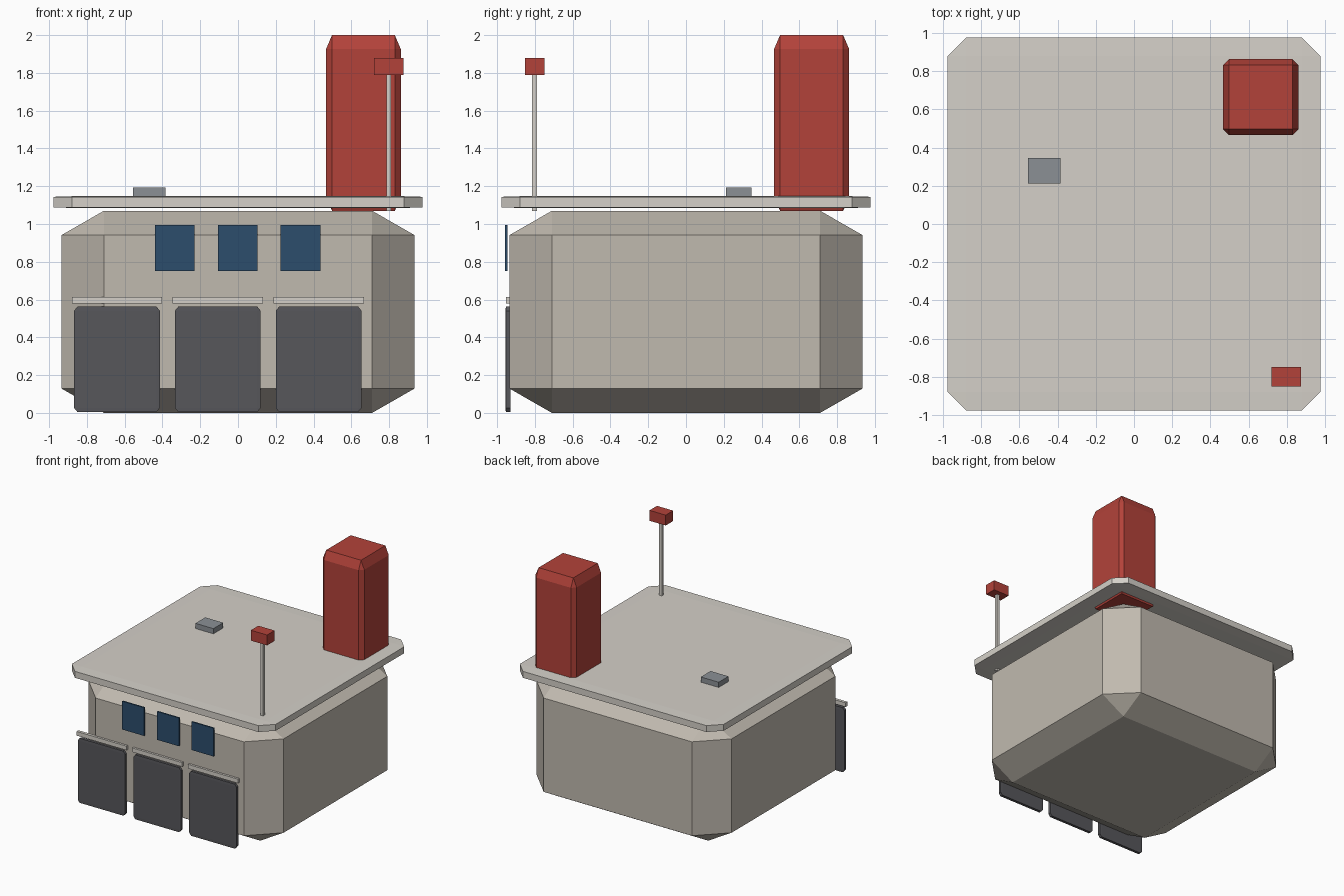
import bpy, bmesh
from mathutils import Matrix, Vector

if "Cube" in bpy.data.objects:
    bpy.data.objects.remove(bpy.data.objects["Cube"])


def material(name, r, g, b):
    m = bpy.data.materials.new(name)
    m.diffuse_color = (r, g, b, 1)
    m.use_nodes = True
    m.node_tree.nodes["Principled BSDF"].inputs["Base Color"].default_value = m.diffuse_color
    return m


WALL = material("wall_beige", 0.53, 0.49, 0.43)
TRIM = material("pale_trim", 0.66, 0.63, 0.58)
RED = material("red", 0.45, 0.055, 0.042)
DOOR = material("door_grey", 0.095, 0.095, 0.105)
GLASS = material("window_blue", 0.025, 0.075, 0.15)
VENT = material("vent_grey", 0.26, 0.28, 0.30)


def box(name, x, y, z, mat, bevel=0.0):
    """Box spanning the given ranges; the bevel is a fraction of each dimension."""
    bm = bmesh.new()
    bmesh.ops.create_cube(bm, size=1)
    if bevel:
        bmesh.ops.bevel(bm, geom=bm.edges[:], offset=bevel, segments=1,
                        profile=0.5, affect='EDGES')
    size = Vector((x[1] - x[0], y[1] - y[0], z[1] - z[0]))
    centre = Vector((sum(x) / 2, sum(y) / 2, sum(z) / 2))
    bmesh.ops.transform(bm, matrix=Matrix.Diagonal((*size, 1)), verts=bm.verts)
    mesh = bpy.data.meshes.new(name)
    bm.to_mesh(mesh)
    bm.free()
    mesh.materials.append(mat)
    obj = bpy.data.objects.new(name, mesh)
    obj.location = centre
    bpy.context.collection.objects.link(obj)
    return obj


# Main hall and overhanging roof slab
box("building_body", (-0.934, 0.934), (-0.934, 0.934), (0, 1.07), WALL, 0.12)
box("roof_slab", (-0.977, 0.977), (-0.977, 0.977), (1.085, 1.147), TRIM, 0.05)

# Rear corner tower
box("tower", (0.466, 0.862), (0.466, 0.864), (1.07, 2.0), RED, 0.08)

# Garage doors with lintels, and windows above
for i in range(3):
    door_x = -0.641 + i * 0.534
    box(f"garage_door_{i + 1}", (door_x - 0.227, door_x + 0.227),
        (-0.955, -0.928), (0.004, 0.563), DOOR, 0.04)
    box(f"door_lintel_{i + 1}", (door_x - 0.239, door_x + 0.239),
        (-0.953, -0.927), (0.578, 0.614), TRIM)
    window_x = -0.335 + i * 0.333
    box(f"window_{i + 1}", (window_x - 0.105, window_x + 0.105),
        (-0.957, -0.944), (0.75, 0.995), GLASS)

# Flagpole and flag
box("flagpole", (0.785, 0.810), (-0.814, -0.790), (1.07, 1.80), TRIM)
box("flag", (0.720, 0.875), (-0.852, -0.750), (1.79, 1.88), RED)

# Roof vent
box("roof_vent", (-0.556, -0.384), (0.212, 0.346), (1.135, 1.192), VENT)
